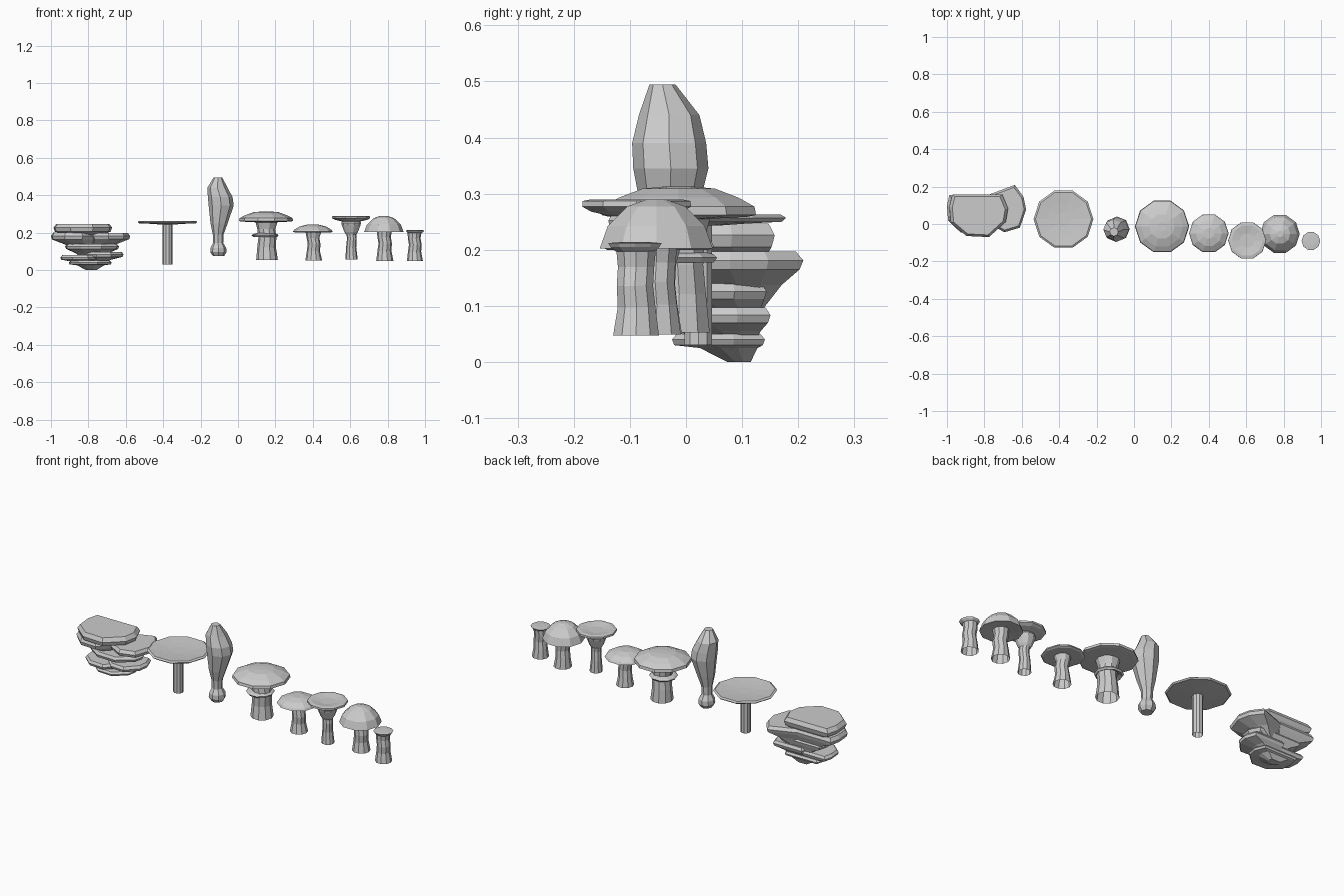
import bpy, bmesh
from math import cos, sin, pi


def loft(name, rings, cap_start=False, cap_end=False):
    """Skin a list of equal-length point rings, flat shaded."""
    bm = bmesh.new()
    vs = [[bm.verts.new(p) for p in r] for r in rings]
    n = len(vs[0])
    for a, b in zip(vs, vs[1:]):
        for i in range(n):
            j = (i + 1) % n
            bm.faces.new((a[i], a[j], b[j], b[i]))
    if cap_start:
        bm.faces.new(vs[0][::-1])
    if cap_end:
        bm.faces.new(vs[-1])
    bmesh.ops.recalc_face_normals(bm, faces=bm.faces)
    me = bpy.data.meshes.new(name)
    bm.to_mesh(me)
    bm.free()
    ob = bpy.data.objects.new(name, me)
    bpy.context.collection.objects.link(ob)
    return ob


def turned(name, x, y, profile, n=10, start=False, end=False):
    """Rings of (radius, z, dx, dy) around a vertical axis."""
    rings = []
    for p in profile:
        r, z, dx, dy = (tuple(p) + (0, 0))[:4]
        rings.append([(x + dx + r * cos(2 * pi * i / n),
                       y + dy + r * sin(2 * pi * i / n), z) for i in range(n)])
    return loft(name, rings, start, end)


def stem(name, x, y, base, mid, top, z0, z1):
    """Waisted, slightly wavy stem, open at the bottom."""
    h = z1 - z0
    turned(name, x, y, [(base, z0, 0.002, 0), (mid * 1.04, z0 + h * .33, 0, 0.001),
                        (mid, z0 + h * .58, 0.004, -0.002), (mid, z0 + h * .8, -0.002, 0),
                        (top, z1)])


# wide flat mushroom
turned("flat_cap", -0.377, 0.026, [(0.03, .243), (0.09, .247), (0.152, .25), (0.16, .257),
                                   (0.15, .263), (0.09, .258), (0.04, .255)], 10, True, True)
turned("flat_stem", -0.377, 0.022, [(0.026, .03), (0.026, .25)])

# tall club mushroom
turned("club_body", -0.1, -0.03, [
    (0.03, .075, -.004), (0.043, .095, -.005), (0.042, .118, -.005), (0.027, .145, -.006),
    (0.029, .19, -.006), (0.046, .25, -.001), (0.067, .345, .01, .003), (0.066, .39, .005),
    (0.054, .44, -.01), (0.023, .495, -.007, -.012)], 8, True, True)

# large mushroom with skirt
turned("large_cap", 0.15, -0.013, [(0.055, .255), (0.13, .259), (0.145, .262), (0.142, .277),
                                   (0.112, .293), (0.068, .309), (0.025, .313)], 10, True, True)
stem("large_stem", 0.153, -0.013, 0.058, 0.048, 0.06, .053, .26)
turned("large_skirt", 0.145, -0.013, [(0.045, .186), (0.065, .177), (0.072, .186),
                                      (0.065, .192), (0.045, .197)])

# small shallow mushroom
turned("shallow_cap", 0.4, -0.05, [(0.04, .2), (0.095, .2), (0.106, .205), (0.1, .215),
                                   (0.07, .233), (0.03, .243)], 10, True, True)
stem("shallow_stem", 0.403, -0.05, 0.045, 0.034, 0.042, .05, .203)

# funnel mushroom with collar
turned("funnel_cap", 0.605, -0.088, [(0.05, .26), (0.085, .268), (0.102, .277), (0.101, .287),
                                     (0.085, .29), (0.04, .283)], 10, True, True)
turned("funnel_collar", 0.605, -0.088, [(0.028, .19), (0.036, .203), (0.05, .24),
                                        (0.053, .252), (0.045, .265)])
stem("funnel_stem", 0.605, -0.088, 0.033, 0.026, 0.03, .057, .25)

# domed mushroom
turned("dome_cap", 0.78, -0.053, [(0.04, .208), (0.09, .203), (0.106, .202), (0.091, .242),
                                  (0.055, .277), (0.018, .29)], 10, True, True)
stem("dome_stem", 0.783, -0.053, 0.046, 0.036, 0.04, .049, .21)

# smallest mushroom
turned("tiny_cap", 0.946, -0.091, [(0.036, .197), (0.046, .205), (0.05, .212),
                                   (0.025, .214)], 10, True, True)
stem("tiny_stem", 0.944, -0.089, 0.043, 0.034, 0.037, .047, .2)


# stacked bracket fungus: wedge shelves with a flat back and a low rear root
OUTLINE = [(-.9, .95), (-1, .4), (-.95, -.35), (-.42, -.95), (.35, -1),
           (.92, -.3), (1, .3), (.8, .95)]


def shelf(name, x, y, rx, ry, top, rim, root, root_x, root_y, turn=0.0):
    def ring(k, z, cx=x, cy=y):
        c, s = cos(turn), sin(turn)
        return [(cx + k * rx * (c * u - s * v), cy + k * ry * (s * u + c * v), z)
                for u, v in OUTLINE]
    loft(name, [ring(.25, root, root_x, root_y), ring(.62, (root + rim) / 2 + .01,
                (x + root_x) / 2, (y + root_y) / 2), ring(.95, rim),
                ring(1, (top + rim) / 2), ring(.9, top)], True, True)


shelf("shelf_top", -.83, .047, .157, .117, .247, .205, .15, -.82, .1)
shelf("shelf_left", -.875, .055, .125, .105, .2, .163, .09, -.82, .1)
shelf("shelf_right", -.685, .075, .112, .115, .197, .165, .09, -.75, .1, .35)
shelf("shelf_middle", -.78, .06, .145, .088, .14, .112, .05, -.78, .1)
shelf("shelf_low_right", -.715, .065, .103, .09, .097, .07, .02, -.77, .095)
shelf("shelf_low_left", -.84, .055, .11, .085, .08, .055, .015, -.8, .095)
shelf("shelf_bottom", -.79, .06, .115, .085, .05, .03, 0, -.785, .095)
